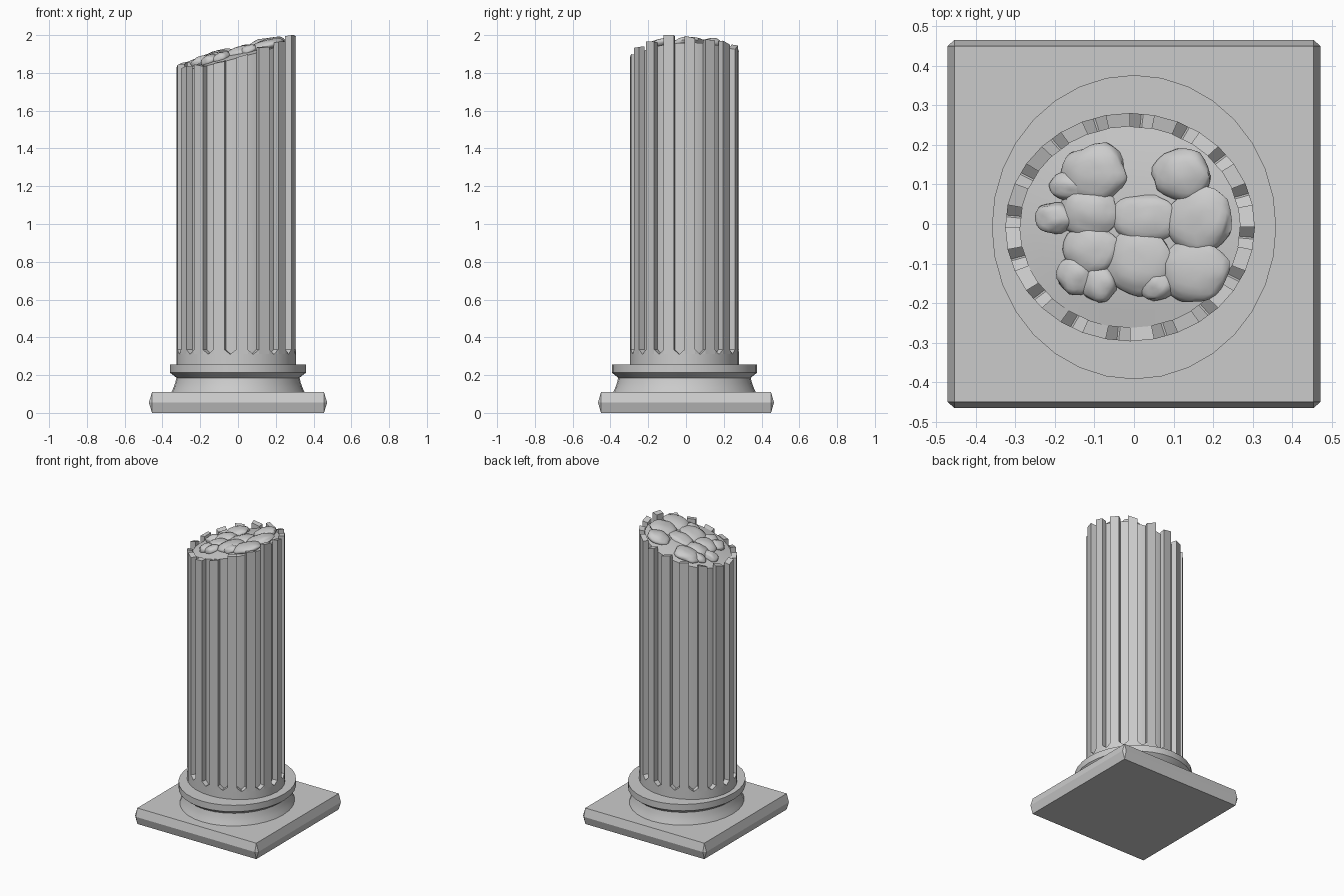
import bpy
import bmesh
import math
import random
from mathutils import Vector, noise

random.seed(4)
SIDES = 32
STEP = math.tau / SIDES
SHAFT = (-0.01, -0.008)       # shaft centre
OUTER = (0.316, 0.289)        # ridge radii in x and y
INNER = (0.279, 0.255)        # flute floor radii in x and y

cube = bpy.data.objects.get("Cube")
if cube:
    bpy.data.objects.remove(cube, do_unlink=True)


def finish(name, bm, angle=30):
    bmesh.ops.recalc_face_normals(bm, faces=bm.faces)
    mesh = bpy.data.meshes.new(name)
    bm.to_mesh(mesh)
    bm.free()
    obj = bpy.data.objects.new(name, mesh)
    bpy.context.collection.objects.link(obj)
    bpy.ops.object.select_all(action='DESELECT')
    obj.select_set(True)
    bpy.context.view_layer.objects.active = obj
    bpy.ops.object.shade_smooth_by_angle(angle=math.radians(angle))
    return obj


def break_height(x, y):
    """Height of the slanted break across the shaft."""
    return 1.915 + 0.26 * x + 0.04 * y


def on_ellipse(radii, angle, centre, scale=1.0):
    return (centre[0] + radii[0] * scale * math.cos(angle),
            centre[1] + radii[1] * scale * math.sin(angle))


def loft(name, rings):
    """Join closed rings of points and cap both ends."""
    bm = bmesh.new()
    loops = [[bm.verts.new(p) for p in ring] for ring in rings]
    for low, high in zip(loops, loops[1:]):
        for i in range(SIDES):
            j = (i + 1) % SIDES
            bm.faces.new((low[i], low[j], high[j], high[i]))
    bm.faces.new(loops[0][::-1])
    bm.faces.new(loops[-1])
    return finish(name, bm)


def level_ring(radii, z, centre, scale=1.0):
    return [(*on_ellipse(radii, i * STEP, centre, scale), z) for i in range(SIDES)]


# Square plinth with a pointed edge all round
bm = bmesh.new()
for sx in (-1, 1):
    for sy in (-1, 1):
        for x, y, z in ((.455, .45, 0), (.455, .45, .11),
                        (.472, .45, .055), (.455, .466, .055)):
            bm.verts.new((sx * x, sy * y, z))
bmesh.ops.convex_hull(bm, input=bm.verts)
bmesh.ops.dissolve_limit(bm, angle_limit=0.02, verts=bm.verts, edges=bm.edges)
finish("plinth", bm, 10)

# Moulded base
profile = [(.352, .11), (.341, .135), (.332, .16), (.326, .186), (.36, .213), (.36, .257)]
loft("base_moulding", [level_ring((r, r + .025), z, (0, -.008)) for r, z in profile])

# Plain foot of the shaft
loft("shaft_foot", [level_ring(OUTER, z, SHAFT) for z in (.25, .312)])

# Core of the shaft, with a slanted and slightly domed broken top
core = [level_ring(INNER, .3, SHAFT)]
for scale, drop in ((1, -.025), (.85, -.018), (.6, -.006), (.3, 0)):
    ring = []
    for i in range(SIDES):
        x, y = on_ellipse(INNER, i * STEP, SHAFT, scale)
        ring.append((x, y, break_height(x, y) + drop))
    core.append(ring)
loft("shaft_core", core)

# Ridges between the flutes, each with a broken top and flared foot
TOPS = [1.99, 1.975, 1.96, 1.935, 1.92, 1.89, 1.865, 1.845,
        1.835, 1.83, 1.84, 1.855, 1.89, 1.935, 1.965, 2.0]
bm = bmesh.new()
for k, top in enumerate(TOPS):
    tilt = random.uniform(-.012, .012)
    lean = random.uniform(-.008, .008)
    outline = [(-.5, .31), (0, .31), (1, .31), (1.5, .31),
               (1, .335), (1, top + tilt), (0, top - tilt), (0, .335)]
    layers = []
    for radii, shift in ((INNER, lean), (OUTER, 0)):
        layer = []
        for n, (a, z) in enumerate(outline):
            fit = math.cos(STEP / 2) if a in (-.5, 1.5) else 1
            x, y = on_ellipse(radii, (2 * k + a) * STEP, SHAFT, fit)
            z = min(2.0, z + shift) if n in (5, 6) else z
            layer.append(bm.verts.new((x, y, z)))
        layers.append(layer)
    for layer in layers:
        for face in ((0, 1, 7), (1, 2, 4, 7), (2, 3, 4), (7, 4, 5, 6)):
            bm.faces.new([layer[i] for i in face])
    inner, outer = layers
    for i in range(len(outline)):
        j = (i + 1) % len(outline)
        bm.faces.new((inner[i], inner[j], outer[j], outer[i]))
finish("shaft_ridges", bm, 10)

# Rounded rubble lumps packed on the broken top: x, y, radius x, radius y
LUMPS = [(-.10, .13, .085, .072), (.12, .125, .075, .065), (.165, .01, .085, .085),
         (.025, .01, .085, .065), (-.115, .03, .075, .065), (-.2, .015, .05, .04),
         (-.11, -.065, .07, .065), (.01, -.1, .085, .085), (.15, -.12, .09, .08),
         (-.09, -.15, .045, .05), (-.15, -.13, .045, .05), (.055, -.155, .045, .04),
         (-.165, .095, .05, .035)]
bm = bmesh.new()
for x, y, rx, ry in LUMPS:
    made = bmesh.ops.create_icosphere(bm, subdivisions=3, radius=1)
    height = random.uniform(.024, .034)
    for v in made["verts"]:
        bump = 1 + .16 * noise.noise(v.co * 1.6 + Vector((x, y, 0)) * 40)
        px, py = x + v.co.x * rx * bump, y + v.co.y * ry * bump
        v.co = (px, py, break_height(px, py) - .004 + v.co.z * height * bump)
finish("broken_top_rubble", bm, 40)
